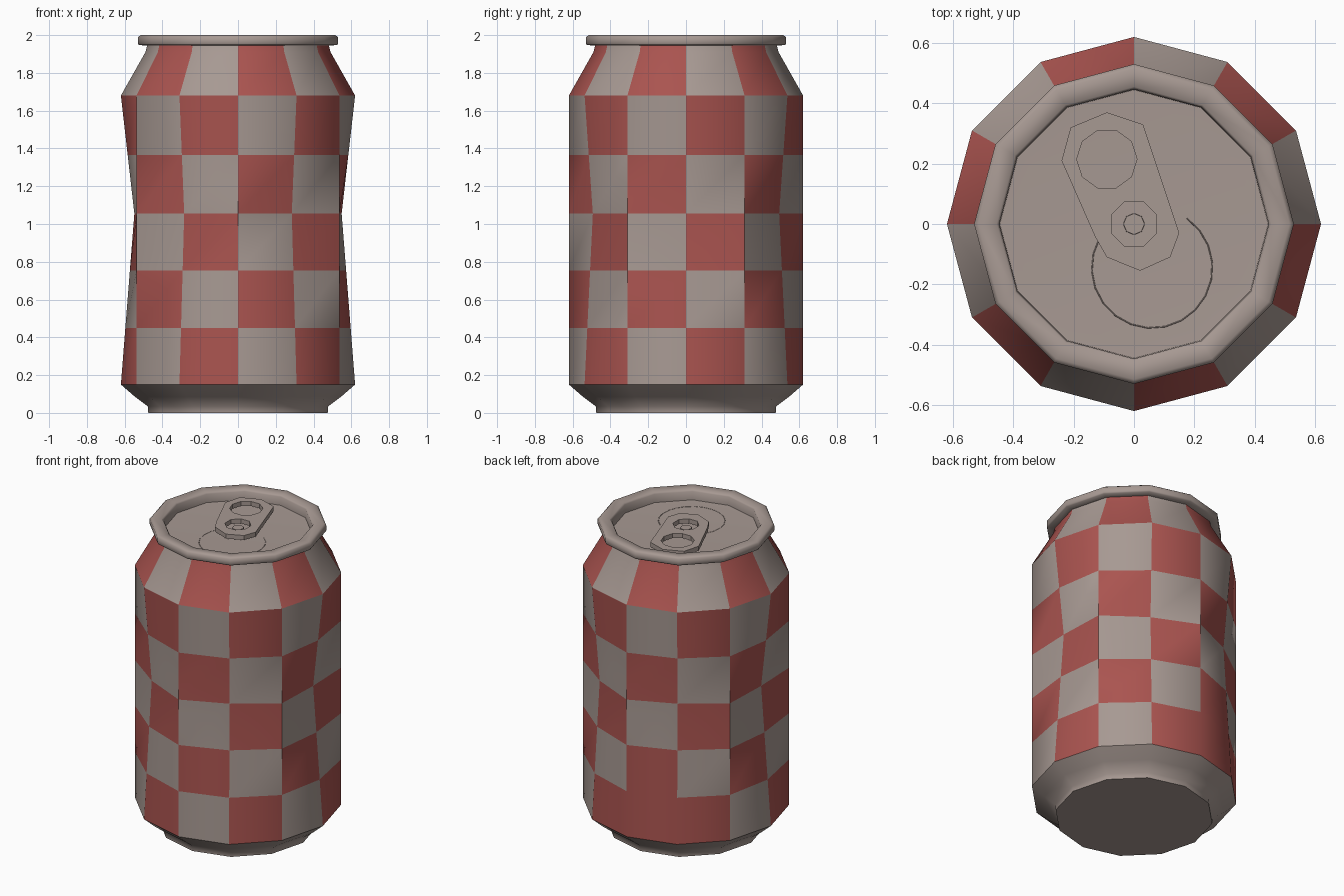
import bpy, bmesh
from math import sin, cos, pi, radians, atan2

SIDES = 12

cube = bpy.data.objects.get("Cube")
if cube:
    bpy.data.objects.remove(cube, do_unlink=True)


def material(name, colour):
    mat = bpy.data.materials.new(name)
    mat.use_nodes = True
    mat.diffuse_color = (*colour, 1)
    bsdf = mat.node_tree.nodes["Principled BSDF"]
    bsdf.inputs["Base Color"].default_value = (*colour, 1)
    bsdf.inputs["Roughness"].default_value = 0.6
    return mat


METAL = material("warm grey metal", (0.387, 0.319, 0.29))
RED = material("faded red", (0.40, 0.088, 0.079))


def smooth(obj, angle):
    bpy.ops.object.select_all(action="DESELECT")
    obj.select_set(True)
    bpy.context.view_layer.objects.active = obj
    bpy.ops.object.shade_smooth_by_angle(angle=radians(angle))


def circle(x, y, r, n, turn=0):
    return [(x + r * cos(2 * pi * i / n + turn), y + r * sin(2 * pi * i / n + turn))
            for i in range(n)]


def lathe(name, profile, angle=40, caps=(), shape=None, paint=None, sides=SIDES):
    """Spin a (radius, height) profile; caps lists the profile ends to close."""
    bm = bmesh.new()
    rings = []
    for r, z in profile:
        ring = circle(0, 0, r, sides)
        if shape:
            ring = [shape(x, y, z) for x, y in ring]
        rings.append([bm.verts.new((x, y, z)) for x, y in ring])
    for row, (low, high) in enumerate(zip(rings, rings[1:])):
        for k in range(sides):
            n = (k + 1) % sides
            face = bm.faces.new((low[k], low[n], high[n], high[k]))
            if paint:
                face.material_index = paint(k, row)
    if "start" in caps:
        bm.faces.new(rings[0][::-1])
    if "end" in caps:
        bm.faces.new(rings[-1])
    mesh = bpy.data.meshes.new(name)
    bm.to_mesh(mesh)
    bm.free()
    obj = bpy.data.objects.new(name, mesh)
    bpy.context.collection.objects.link(obj)
    mesh.materials.append(METAL)
    mesh.materials.append(RED)
    smooth(obj, angle)


def pinch(x, y, z):
    """Dent every second edge at the waist, deepest at the two sides."""
    depth = 1 - abs(z - 1.055) / (0.905 if z < 1.055 else 0.625)
    turn = atan2(y, x)
    dent = (0.07 + 0.045 * cos(turn) ** 2) * (1 + cos(6 * turn)) / 2
    scale = 1 - depth * dent
    return x * scale, y * scale


def checker(k, row):
    # one odd square at the back breaks the pattern
    return 1 if (k + row) % 2 == 0 or (k, row) == (3, 0) else 0


# Can wall: checkered label, tapered shoulder and bare base
lathe("label_wall", [(0.62, z) for z in (0.15, 0.45, 0.755, 1.055, 1.365, 1.68)],
      shape=pinch, paint=checker)
lathe("shoulder", [(0.62, 1.68), (0.49, 1.91), (0.48, 1.95)],
      paint=lambda k, row: checker(k, 5))
lathe("base", [(0.475, 0), (0.478, 0.035), (0.545, 0.085), (0.62, 0.15)],
      angle=60, caps=("start",))

# Rolled rim and recessed lid
lathe("rim", [(0.475, 1.945), (0.525, 1.947), (0.53, 1.955), (0.53, 1.99), (0.515, 2.0),
              (0.455, 1.995), (0.447, 1.985), (0.445, 1.93)], angle=60)
lathe("lid", [(0.447, 1.93), (0.40, 1.928)], caps=("end",))


# Pull tab: a flat outline with a finger hole and a rivet hole
def tab_plate(name, loops, z, thickness):
    curve = bpy.data.curves.new(name, "CURVE")
    curve.dimensions = "2D"
    curve.fill_mode = "BOTH"
    curve.extrude = thickness / 2
    for loop in loops:
        spline = curve.splines.new("POLY")
        spline.points.add(len(loop) - 1)
        for point, (x, y) in zip(spline.points, loop):
            point.co = (x, y, 0, 1)
        spline.use_cyclic_u = True
    obj = bpy.data.objects.new(name, curve)
    bpy.context.collection.objects.link(obj)
    obj.location.z = z
    curve.materials.append(METAL)
    bpy.ops.object.select_all(action="DESELECT")
    obj.select_set(True)
    bpy.context.view_layer.objects.active = obj
    bpy.ops.object.convert(target="MESH")
    smooth(obj, 30)


outline = [(-0.24, 0.21), (-0.21, 0.32), (-0.09, 0.37), (0.03, 0.33), (0.15, -0.03),
           (0.12, -0.11), (0.02, -0.155), (-0.09, -0.11), (-0.13, -0.04)]
tab_plate("pull_tab", [outline, circle(-0.09, 0.215, 0.1, 10), circle(0, 0, 0.08, 8, pi / 8)],
          1.96, 0.03)
lathe("rivet", [(0.036, 1.925), (0.035, 1.955)], caps=("end",), sides=8)

# Scored outline of the mouth opening
score = bpy.data.curves.new("mouth_score", "CURVE")
score.dimensions = "3D"
score.bevel_depth = 0.002
score.bevel_resolution = 0
arc = score.splines.new("POLY")
STEPS = 16
arc.points.add(STEPS)
for i, point in enumerate(arc.points):
    a = radians(150 + 265 * i / STEPS)
    point.co = (0.06 + 0.2 * cos(a), -0.145 + 0.2 * sin(a), 1.928, 1)
score_obj = bpy.data.objects.new("mouth_score", score)
bpy.context.collection.objects.link(score_obj)
score.materials.append(METAL)
